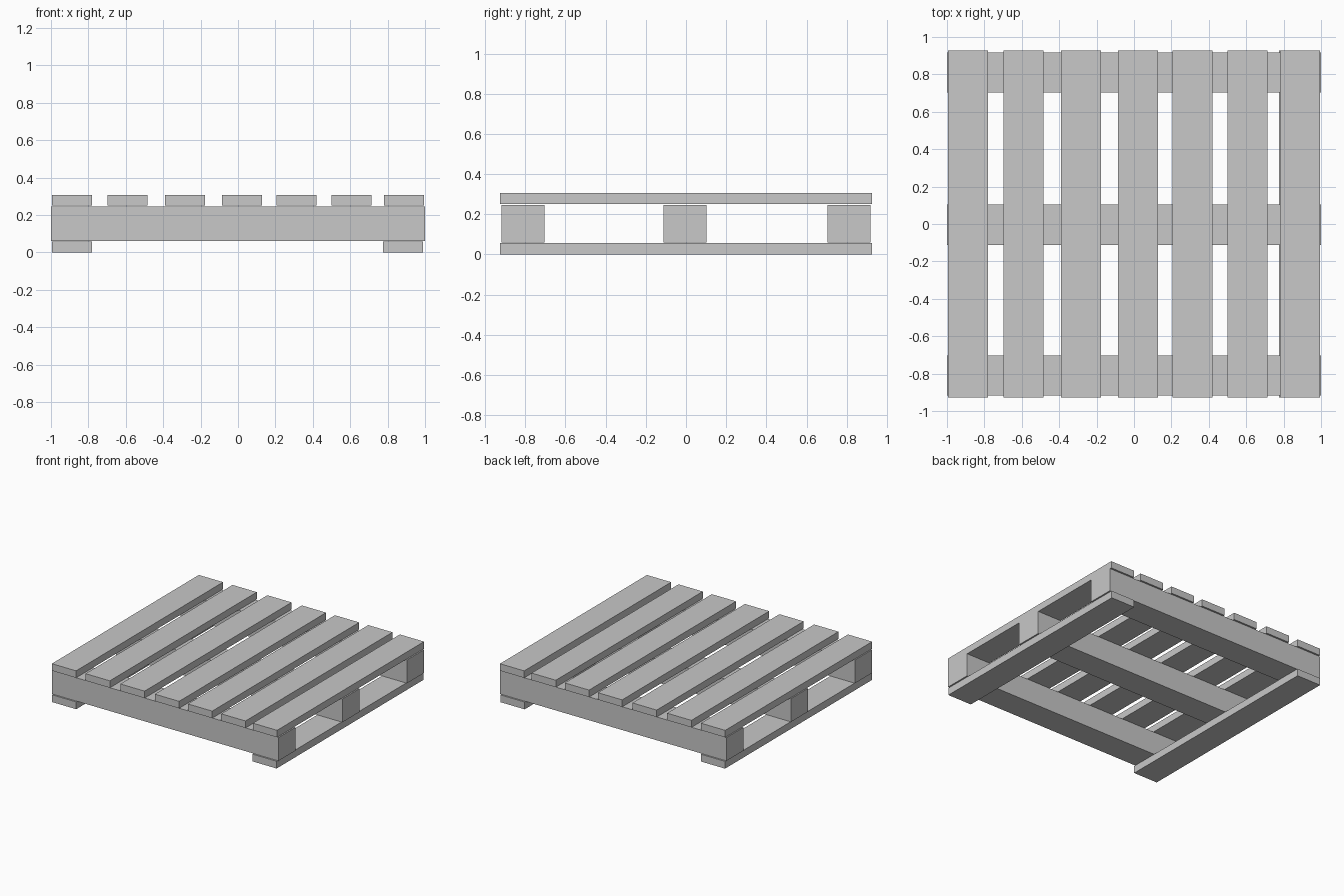
import bpy

cube = bpy.data.objects.get("Cube")
if cube:
    bpy.data.objects.remove(cube, do_unlink=True)

# One plain pale grey for all the timber
wood = bpy.data.materials.new("pale grey wood")
wood.use_nodes = True
colour = (0.58, 0.58, 0.58, 1)
wood.diffuse_color = colour
wood.node_tree.nodes["Principled BSDF"].inputs["Base Color"].default_value = colour


def plank(name, x, y, z):
    """Box spanning the given (low, high) range on each axis."""
    spans = (x, y, z)
    bpy.ops.mesh.primitive_cube_add(size=1, location=[sum(s) / 2 for s in spans])
    ob = bpy.context.object
    ob.name = ob.data.name = name
    ob.scale = [s[1] - s[0] for s in spans]
    bpy.ops.object.transform_apply(location=False, rotation=False, scale=True)
    ob.data.materials.append(wood)


PLANK_WIDTH = 0.214
DEPTH = (-0.927, 0.927)

# Seven deck slats running front to back, unevenly spaced
for i, x in enumerate((-0.888, -0.590, -0.283, 0.022, 0.314, 0.608, 0.887)):
    plank(f"deck_slat_{i + 1}", (x - PLANK_WIDTH / 2, x + PLANK_WIDTH / 2), DEPTH, (0.25, 0.306))

# Three thick beams running side to side
for name, y in (("front", -0.811), ("middle", -0.004), ("back", 0.811)):
    plank(f"{name}_beam", (-1, 1), (y - PLANK_WIDTH / 2, y + PLANK_WIDTH / 2), (0.06, 0.246))

# Two runners under the beams
for name, x in (("right", -0.887), ("left", 0.883)):
    plank(f"{name}_runner", (x - PLANK_WIDTH / 2, x + PLANK_WIDTH / 2), DEPTH, (0, 0.058))
